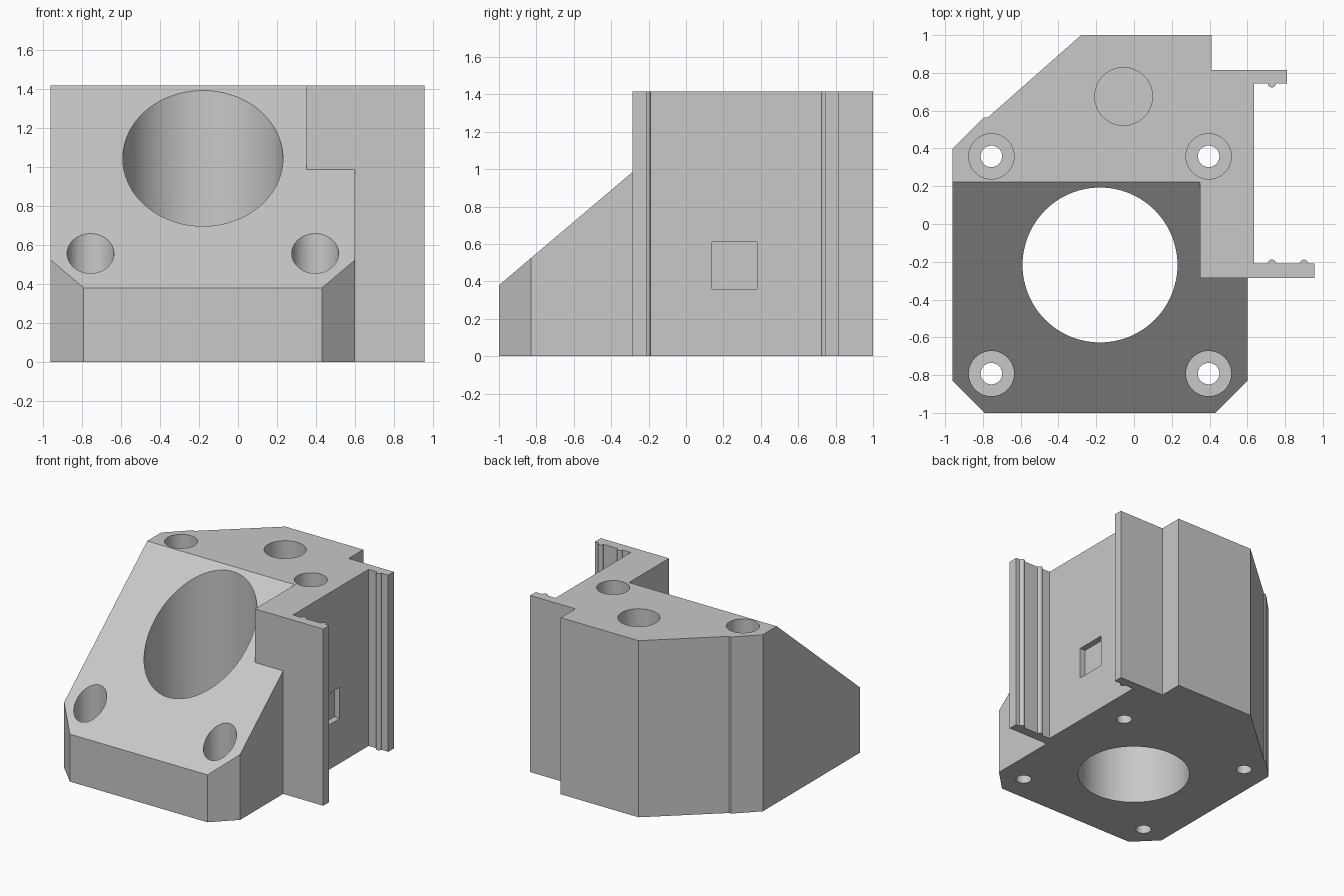
import bpy, bmesh, math
from mathutils import Vector

cube = bpy.data.objects.get("Cube")
if cube:
    bpy.data.objects.remove(cube, do_unlink=True)

HEIGHT = 1.415
CX, CY = -0.18, -0.217          # motor axis

grey = bpy.data.materials.new("light_grey")
grey.use_nodes = True
colour = (0.58, 0.58, 0.58, 1)
grey.diffuse_color = colour
grey.node_tree.nodes["Principled BSDF"].inputs["Base Color"].default_value = colour


def prism(name, points, offset):
    """Extrude a closed outline of 3D points along an offset."""
    bm = bmesh.new()
    face = bm.faces.new([bm.verts.new(p) for p in points])
    ext = bmesh.ops.extrude_face_region(bm, geom=[face])
    moved = [v for v in ext["geom"] if isinstance(v, bmesh.types.BMVert)]
    bmesh.ops.translate(bm, verts=moved, vec=Vector(offset))
    bmesh.ops.recalc_face_normals(bm, faces=bm.faces)
    mesh = bpy.data.meshes.new(name)
    bm.to_mesh(mesh)
    bm.free()
    mesh.materials.append(grey)
    obj = bpy.data.objects.new(name, mesh)
    bpy.context.collection.objects.link(obj)
    return obj


def arc(x, y, r, start, end, steps):
    """Points on an arc, angles in degrees."""
    angles = [math.radians(start + (end - start) * i / steps) for i in range(steps + 1)]
    return [(x + r * math.cos(a), y + r * math.sin(a)) for a in angles]


def cut(target, cutter):
    """Subtract a cutter and remove it."""
    mod = target.modifiers.new("cut", "BOOLEAN")
    mod.operation, mod.solver, mod.object = "DIFFERENCE", "EXACT", cutter
    bpy.context.view_layer.objects.active = target
    bpy.ops.object.modifier_apply(modifier=mod.name)
    bpy.data.objects.remove(cutter, do_unlink=True)


def drill(target, x, y, r, bottom, sides=64):
    """Vertical hole from above the part down to a given height."""
    ring = arc(x, y, r, 0, 360, sides)[:-1]
    cut(target, prism("drill", [(a, b, bottom) for a, b in ring], (0, 0, 2 - bottom)))


# Plan outline: motor block, rear column and two ribbed rail flanges
BUMP = 0.022
outline = [(-0.96, -0.83), (-0.79, -1), (0.43, -1), (0.6, -0.83), (0.6, -0.285),
           (0.955, -0.285), (0.955, -0.21)]
outline += arc(0.9, -0.21, BUMP, 0, 180, 8)
outline += arc(0.73, -0.21, BUMP, 0, 180, 8)
outline += [(0.635, -0.21), (0.635, 0.745)]
outline += arc(0.73, 0.745, BUMP, 180, 360, 8)
outline += [(0.81, 0.745), (0.81, 0.815), (0.41, 0.815), (0.41, 1), (-0.28, 1),
            (-0.775, 0.563), (-0.795, 0.563), (-0.96, 0.398)]
mount = prism("motor_mount", [(x, y, 0) for x, y in outline], (0, 0, HEIGHT))

# Sloped front: one cut over the motor, one beside the rail wall
SLOPE = (HEIGHT - 0.38) / 1.222


def slope_cut(x0, x1, y_end):
    top = lambda y: 0.38 + (y + 1) * SLOPE
    pts = [(-1.2, top(-1.2)), (y_end, top(y_end)), (y_end, 2), (-1.2, 2)]
    cut(mount, prism("wedge", [(x0, y, z) for y, z in pts], (x1 - x0, 0, 0)))


slope_cut(-1.2, 0.35, 0.4)
slope_cut(0.34, 0.7, -0.285)

# Motor bore, counterbored screw holes and blind rear hole
drill(mount, CX, CY, 0.41, -0.5, 96)
for sx in (-1, 1):
    for sy in (-1, 1):
        x, y = CX + sx * 0.575, CY + sy * 0.575
        drill(mount, x, y, 0.12, 0.13, 48)
        drill(mount, x, y, 0.057, -0.5, 32)
drill(mount, -0.055, 0.675, 0.153, 0.13)

# Square pocket in the rail wall
pocket = [(0.14, 0.36), (0.38, 0.36), (0.38, 0.61), (0.14, 0.61)]
cut(mount, prism("pocket", [(0.587, y, z) for y, z in pocket], (0.1, 0, 0)))

# Smooth bores, sharp edges
bpy.ops.object.select_all(action="DESELECT")
mount.select_set(True)
bpy.context.view_layer.objects.active = mount
bpy.ops.object.shade_smooth_by_angle(angle=math.radians(25))
